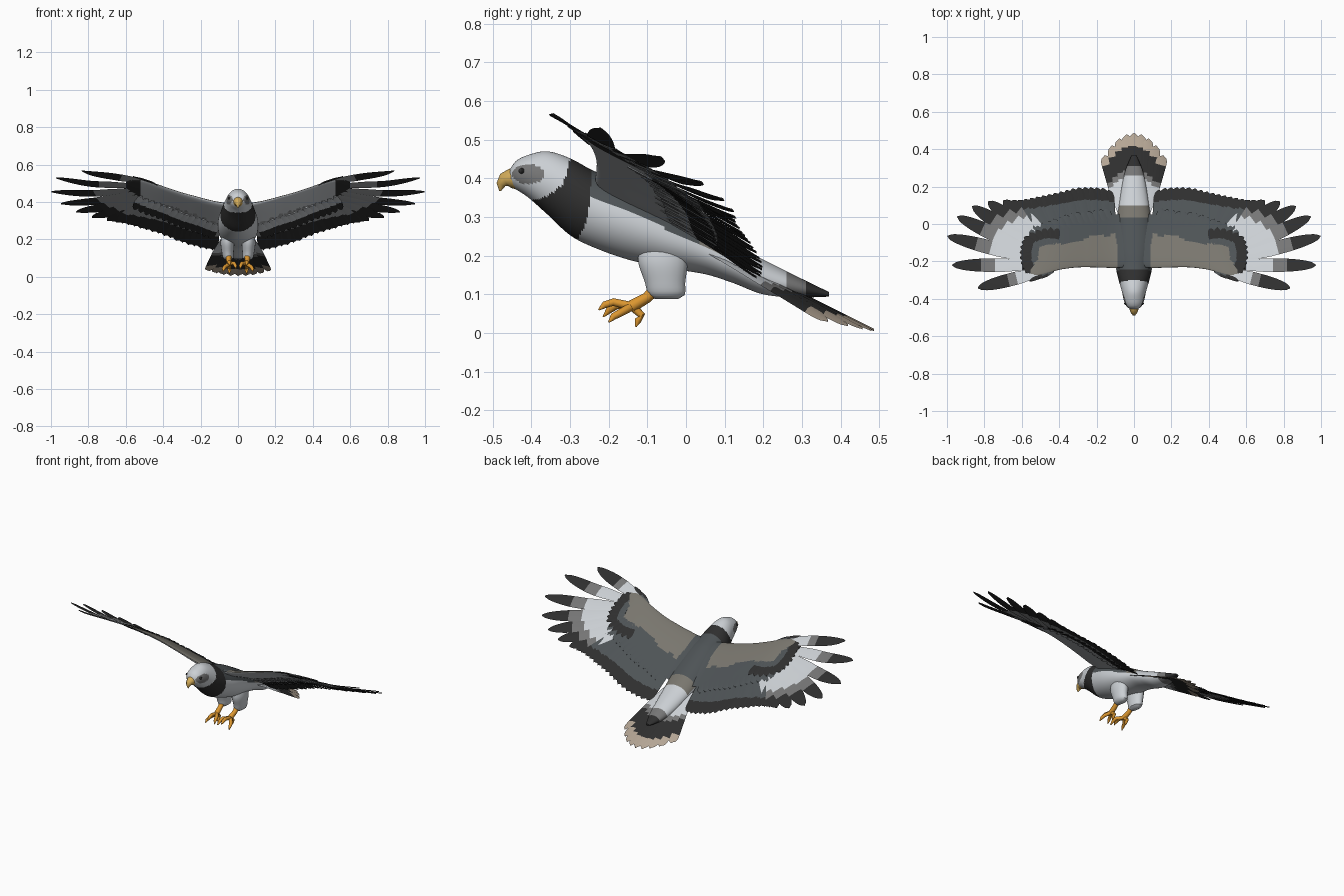
import bpy, bmesh, math
from mathutils import Vector

if "Cube" in bpy.data.objects:
    bpy.data.objects.remove(bpy.data.objects["Cube"])

# Flat colours
PALETTE = {"pale_grey": (.60, .63, .66), "black": (.028, .028, .028), "slate": (.075, .086, .092),
           "taupe": (.19, .18, .155), "mid_grey": (.18, .18, .18), "beige": (.46, .38, .3),
           "orange": (.72, .31, .03), "yellow": (.65, .41, .1), "ash_grey": (.36, .37, .38)}
NAMES, MATS = list(PALETTE), []
for name, rgb in PALETTE.items():
    m = bpy.data.materials.new(name)
    m.use_nodes = True
    m.diffuse_color = (*rgb, 1)
    m.node_tree.nodes["Principled BSDF"].inputs["Base Color"].default_value = (*rgb, 1)
    MATS.append(m)

def sample(table, x):
    """Smooth interpolation through rows of (key, value...)."""
    x = min(max(x, table[0][0]), table[-1][0])
    k = next(i for i in range(len(table) - 1) if x <= table[i + 1][0])
    a, b = table[k], table[k + 1]
    p, n = table[max(k - 1, 0)], table[min(k + 2, len(table) - 1)]
    h = b[0] - a[0]
    t = (x - a[0]) / h
    out = []
    for j in range(1, len(a)):
        ma, mb = (b[j] - p[j]) / (b[0] - p[0]) * h, (n[j] - a[j]) / (n[0] - a[0]) * h
        out.append(a[j] + (b[j] - a[j]) * t * t * (3 - 2 * t) + t * (1 - t) * ((1 - t) * ma - t * mb))
    return out

def circle(n):
    return [(math.cos(math.tau * j / n), math.sin(math.tau * j / n)) for j in range(n)]

def steps(a, b, n):
    return [a + (b - a) * i / n for i in range(n + 1)]

def bands(*limits):
    return lambda p, n, t: next(c for lim, c in limits if t < lim)

class Part:
    """Collects lofted pieces and colours each face by a rule(centre, normal, t)."""
    def __init__(self, name, rule):
        self.name, self.rule, self.bm, self.spans = name, rule, bmesh.new(), []

    def loft(self, rings):
        rows = [[self.bm.verts.new(p) for p in r] for r in rings]
        n, last = len(rows[0]), len(rows) - 1
        for i in range(last):
            for j in range(n):
                k = (j + 1) % n
                f = self.bm.faces.new((rows[i][j], rows[i][k], rows[i + 1][k], rows[i + 1][j]))
                self.spans.append((f, (i + .5) / last))
        self.spans += [(self.bm.faces.new(rows[0]), 0), (self.bm.faces.new(rows[-1]), 1)]
        return self

    def tube(self, points, radii):
        pts, rings = [Vector(p) for p in points], []
        for i, p in enumerate(pts):
            d = (pts[min(i + 1, len(pts) - 1)] - pts[max(i - 1, 0)]).normalized()
            u = d.cross(Vector((1, 0, 0))).normalized()
            rings.append([p + radii[i] * (u * c + d.cross(u) * s) for c, s in circle(10)])
        return self.loft(rings)

    def finish(self):
        bmesh.ops.recalc_face_normals(self.bm, faces=self.bm.faces)
        for f, t in self.spans:
            f.material_index = NAMES.index(self.rule(f.calc_center_median(), f.normal, t))
        me = bpy.data.meshes.new(self.name)
        self.bm.to_mesh(me)
        self.bm.free()
        for m in MATS:
            me.materials.append(m)
        ob = bpy.data.objects.new(self.name, me)
        bpy.context.collection.objects.link(ob)
        ob.select_set(True)
        bpy.context.view_layer.objects.active = ob

# Sheets that the feathers lie on
RISE = [(0, .385), (.1, .39), (.25, .43), (.4, .47), (.5, .485), (.65, .492), (.8, .5), (1, .535)]

def wing_z(x, y):
    slope = .6 - .1 * min(1, max(0, (x - .5) / .3))
    camber = .02 * max(0, 1 - x / .75) * math.sin(math.pi * min(1, max(0, (y + .23) / .4)))
    return sample(RISE, x)[0] - slope * (y + .23) + camber

def tail_z(x, y):
    return .195 - .5 * (y - .1) - 1.2 * x * x

def plumes(name, rule, sheet, side, specs):
    """One object of feathers, each given as base, tip, width, lift, start of rounding."""
    part = Part(name, rule)
    for base, tip, width, lift, taper in specs:
        b, d = Vector(base), Vector(tip) - Vector(base)
        across = Vector((-d.y, d.x)).normalized()
        rings = []
        for t in steps(0, 1, 24):
            w = width / 2 * (.6 + .4 * min(1, t / .4))
            w *= math.sqrt(max(.004, 1 - (max(0, t - taper) / (1 - taper)) ** 2))
            ring = []
            for off, up in ((-1, -.002), (0, .003), (1, .002), (0, -.003)):
                q = b + d * t + across * off * w
                ring.append((side * q.x, q.y, sheet(q.x, q.y) + lift + up))
            rings.append(ring)
        part.loft(rings)
    part.finish()

# Body running into the rump: y, top, bottom, half width
BODY = [(-.455, .425, .385, .022), (-.44, .445, .372, .04), (-.41, .46, .352, .054),
        (-.36, .47, .308, .065), (-.30, .452, .253, .082), (-.24, .42, .222, .096),
        (-.15, .385, .19, .108), (-.05, .33, .168, .105), (.05, .27, .152, .088),
        (.12, .229, .13, .077), (.2, .19, .1, .065), (.29, .145, .092, .045), (.37, .106, .094, .012)]
COLLAR_FRONT = [(.2, -.6), (.325, -.5), (.345, -.39), (.36, -.35), (.39, -.318), (.47, -.295)]
COLLAR_BACK = [(.2, -.295), (.24, -.28), (.3, -.255), (.45, -.242)]

def body_rule(p, n, t):
    if sample(COLLAR_FRONT, p.z)[0] < p.y < sample(COLLAR_BACK, p.z)[0]:
        return "black"
    if ((p.y + .408) / .042) ** 2 + ((p.z - .411) / .025) ** 2 < 1 and abs(p.x) > .02:
        return "mid_grey"
    if n.z > .3 and -.25 < p.y < .1:
        return "slate" if p.y < .035 else "taupe"
    return "pale_grey" if p.y < .26 else "mid_grey" if p.y < .31 else "black"

rings = []
for y in steps(-.455, .37, 180):
    top, bot, w = sample(BODY, y)
    rings.append([(w * c, y, (top + bot) / 2 + (top - bot) / 2 * s) for c, s in circle(64)])
Part("body", body_rule).loft(rings).finish()

# Hooked beak
Part("beak", bands((2, "yellow"))).tube(
    [(0, -.435, .4), (0, -.455, .4), (0, -.47, .396), (0, -.479, .384), (0, -.481, .367)],
    [.03, .025, .019, .012, .002]).finish()

# Tail fan
plumes("tail_feathers", bands((.47, "pale_grey"), (.56, "mid_grey"), (.82, "black"), (2, "beige")),
       tail_z, 1, [((i * .017, .06), (i * .039, .487 - .0075 * i * i), .062, .006 - .0016 * abs(i), .86)
                   for i in range(-4, 5)])

# Wing outline: x, leading y, trailing y, thickness of the arm
ARM = [(.03, -.23, .06, .045), (.1, -.235, .05, .04), (.2, -.232, .03, .034), (.3, -.232, .02, .03),
       (.4, -.245, -.01, .026), (.5, -.272, -.05, .022), (.56, -.275, -.1, .016), (.6, -.25, -.17, .008)]
TRAIL = [(.1, .15), (.14, .185), (.2, .195), (.3, .195), (.4, .172), (.5, .15), (.6, .13), (.68, .125)]
PRIMARY_TIPS = [(.70, .125), (.78, .12), (.865, .095), (.945, .04), (.998, -.065), (.972, -.22), (.835, -.342)]

def arm_rule(p, n, t):
    x = abs(p.x)
    if n.z < 0:
        return "pale_grey" if x < .52 else "black"
    edge = -.075 - .022 * math.tanh((x - .24) * 40) + .01 * math.sin(30 * x)
    inner = p.y < edge and x > .085 + .25 * max(0, p.y + .12)
    return "black" if x > .555 else "taupe" if inner else "slate"

def primary_rule(p, n, t):
    t += .1 if p.y < -.26 else 0
    shades = ("pale_grey", "mid_grey") if n.z > 0 else ("ash_grey", "black")
    return "black" if t > .66 else shades[t > .5]

def secondary_rule(p, n, t):
    return "black" if t > (.74 if n.z > 0 else .6) else "slate" if n.z > 0 else "ash_grey"

# Thigh: height, x, y, half width, half depth
THIGH = [(.088, .052, -.05, .012, .03), (.097, .052, -.05, .026, .046), (.13, .055, -.054, .032, .052),
         (.19, .056, -.06, .037, .064), (.27, .05, -.06, .025, .05)]
TOES = (((.02, -.178, .072), (.01, -.214, .05)), ((.046, -.188, .08), (.046, -.226, .068)),
        ((.072, -.17, .052), (.08, -.2, .036)), ((.046, -.115, .046), (.046, -.13, .024)))

for side, label in ((1, "left_"), (-1, "right_")):
    # Arm shell
    rings = []
    for x in steps(.03, .6, 100):
        lead, trail, thick = sample(ARM, x)
        spots = [(lead + (trail - lead) * (1 - c) / 2, thick * s * (.4 + c / 4)) for c, s in circle(60)]
        rings.append([(side * x, y, wing_z(x, y) + up + .003) for y, up in spots])
    Part(label + "wing_arm", arm_rule).loft(rings).finish()
    # Flight feathers of hand and arm
    plumes(label + "primaries", primary_rule, wing_z, side,
           [((.47 + .07 * math.sin(i / 2), -.06 - .032 * i), tip, .082 - .002 * i, .0015 * i - .004, .55)
            for i, tip in enumerate(PRIMARY_TIPS)])
    plumes(label + "secondaries", secondary_rule, wing_z, side,
           [((.12 + .025 * i, -.08), (x, sample(TRAIL, x)[0]), .056, .0018 * (i % 2) - .006, .82)
            for i, x in enumerate(steps(.135, .65, 16))])
    # Coverts above and below, dark wrist fringe and thumb feathers
    row = [(x, sample(ARM, x)[1], .001 * (i % 2)) for i, x in enumerate(steps(.13, .53, 13))]
    plumes(label + "upper_coverts", bands((2, "slate")), wing_z, side,
           [((x - .01, y - .06), (x + .02, y + .04), .042, .003 + up, .6) for x, y, up in row])
    plumes(label + "under_coverts", bands((.5, "pale_grey"), (2, "black")), wing_z, side,
           [((x - .01, y - .08), (x + .02, y + .05), .045, -.012 - up, .6) for x, y, up in row])
    fringe = [((.45, -.255), (.56, -.305), .025, .003, .5), ((.43, -.25), (.51, -.29), .025, .001, .5)]
    for i, a in enumerate(steps(-.8, 1.8, 12)):
        b = Vector((.51 - .016 * max(0, i - 7), -.16 + .05 * math.sin(a)))
        fringe.append((b, b + Vector((.1 * math.cos(a), .09 * math.sin(a))), .04, .009 + .001 * (i % 2), .6))
    plumes(label + "wrist_coverts", bands((.38, "slate"), (2, "black")), wing_z, side, fringe)
    # Thigh, shank and toes
    rings = []
    for z in steps(.088, .27, 18):
        x, y, rx, ry = sample(THIGH, z)
        rings.append([(side * (x + rx * c), y + ry * s, z) for c, s in circle(20)])
    Part(label + "thigh", bands((2, "pale_grey"))).loft(rings).finish()
    foot = Part(label + "foot", bands((2, "orange")))
    hub = (side * .046, -.14, .069)
    foot.tube([(side * .05, -.07, .125), (side * .05, -.1, .092), hub], [.017, .014, .016])
    for toe in TOES:
        m, e = (Vector((side * q[0], q[1], q[2])) for q in toe)
        foot.tube([hub, m, m.lerp(e, .6), e - Vector((0, 0, .008))], [.011, .010, .009, .002])
    foot.finish()
    # Eye
    Part(label + "eye", bands((2, "black"))).tube(
        [(side * .046, -.425 + d, .419) for d in (-.008, -.005, 0, .005, .008)],
        [.001, .006, .008, .006, .001]).finish()

bpy.ops.object.shade_smooth_by_angle(angle=math.radians(40))
